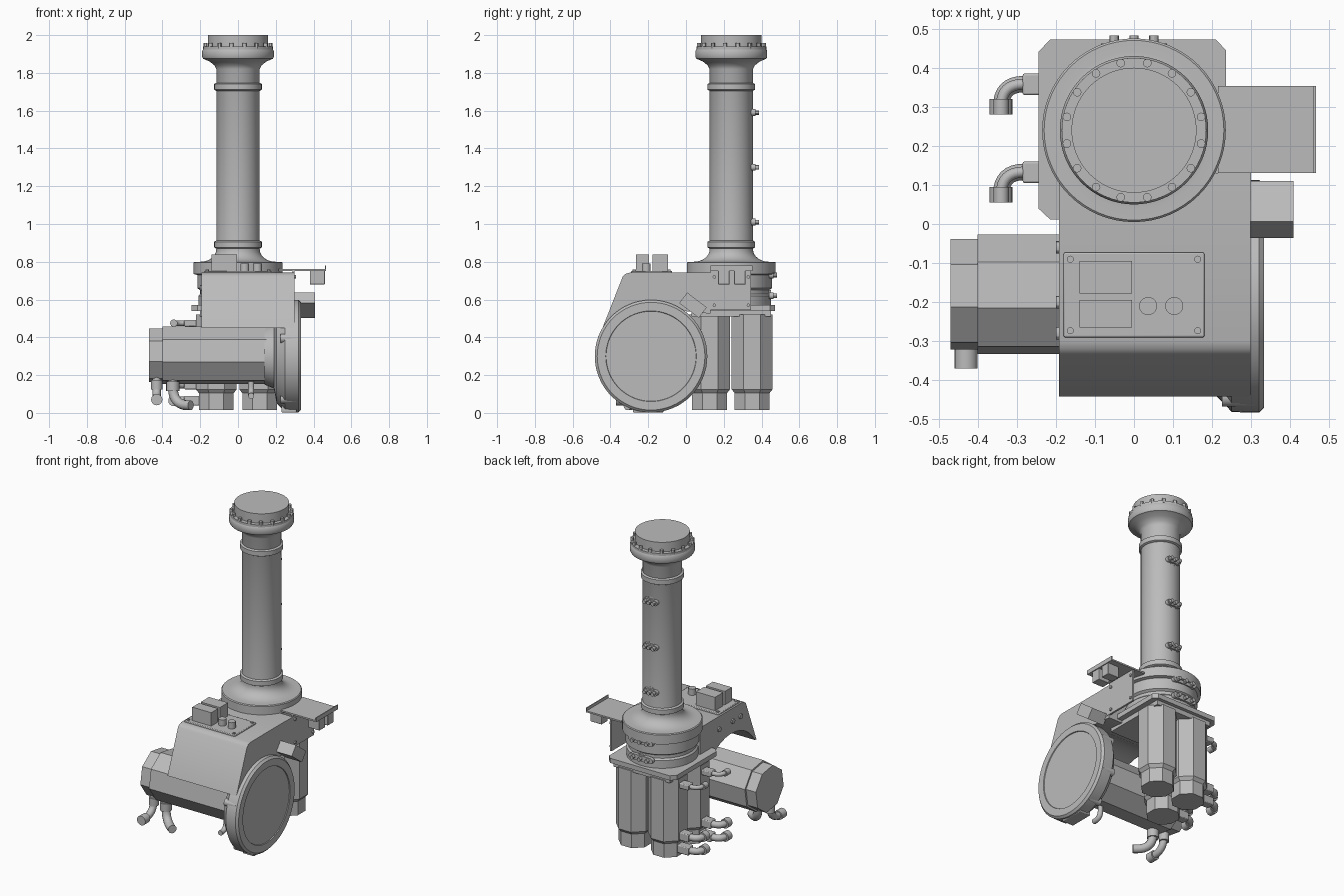
import bpy, bmesh, math
from math import sin, cos, pi, radians
from mathutils import Vector, Matrix

cube = bpy.data.objects.get("Cube")
if cube:
    bpy.data.objects.remove(cube)

grey = bpy.data.materials.new("machine grey")
grey.use_nodes = True
grey.diffuse_color = (0.5, 0.5, 0.5, 1)
grey.node_tree.nodes["Principled BSDF"].inputs["Base Color"].default_value = (0.5, 0.5, 0.5, 1)

ALONG_X = Matrix.Rotation(pi / 2, 4, 'Y')
ALONG_Y = Matrix.Rotation(-pi / 2, 4, 'X')
UPRIGHT = Matrix.Identity(4)


def finish(name, bm, bevel=0.0):
    bmesh.ops.recalc_face_normals(bm, faces=bm.faces)
    mesh = bpy.data.meshes.new(name)
    bm.to_mesh(mesh)
    bm.free()
    mesh.shade_smooth()
    mesh.set_sharp_from_angle(angle=radians(30))
    mesh.materials.append(grey)
    obj = bpy.data.objects.new(name, mesh)
    bpy.context.collection.objects.link(obj)
    if bevel:
        mod = obj.modifiers.new("Bevel", 'BEVEL')
        mod.width, mod.segments = bevel, 2
    return obj


def box(name, lo, hi, bevel=0.0, tilt=0.0):
    lo, hi = Vector(lo), Vector(hi)
    bm = bmesh.new()
    bmesh.ops.create_cube(bm, size=1, matrix=Matrix.Translation((lo + hi) / 2)
                          @ Matrix.Rotation(tilt, 4, 'X') @ Matrix.Diagonal((*(hi - lo), 1)))
    return finish(name, bm, bevel)


def lathe(name, profile, origin, axis=UPRIGHT, sides=64, turn=0.0):
    """Stack rings of (radius, height) and cap both ends."""
    bm = bmesh.new()
    place = Matrix.Translation(origin) @ axis
    rings = [[bm.verts.new(place @ Vector((r * cos(turn + 2 * pi * i / sides),
                                           r * sin(turn + 2 * pi * i / sides), h)))
              for i in range(sides)] for r, h in profile]
    for a, b in zip(rings, rings[1:]):
        for i in range(sides):
            j = (i + 1) % sides
            bm.faces.new((a[i], a[j], b[j], b[i]))
    bm.faces.new(rings[0])
    bm.faces.new(rings[-1])
    return finish(name, bm)


def rod(name, origin, radius, length, axis=UPRIGHT, sides=20):
    return lathe(name, [(radius, 0), (radius, length)], origin, axis, sides)


def prism(name, outline, offset, bevel=0.0):
    """Extrude a flat outline of 3D points along an offset."""
    bm = bmesh.new()
    face = bm.faces.new([bm.verts.new(p) for p in outline])
    new = bmesh.ops.extrude_face_region(bm, geom=[face])["geom"]
    bmesh.ops.translate(bm, vec=offset, verts=[v for v in new if isinstance(v, bmesh.types.BMVert)])
    return finish(name, bm, bevel)


def elbow(name, start, corner, end, radius):
    """Round pipe that bends once, near the corner."""
    a, c, e = Vector(start), Vector(corner), Vector(end)
    bend = min((a - c).length, (e - c).length) * 0.85
    p, q = c + (a - c).normalized() * bend, c + (e - c).normalized() * bend
    arc = [p * (1 - t) ** 2 + c * 2 * t * (1 - t) + q * t * t for t in [i / 8 for i in range(9)]]
    curve = bpy.data.curves.new(name, 'CURVE')
    curve.dimensions = '3D'
    curve.bevel_depth, curve.bevel_resolution, curve.use_fill_caps = radius, 4, True
    points = [a] + arc + [e]
    spline = curve.splines.new('POLY')
    spline.points.add(len(points) - 1)
    for point, co in zip(spline.points, points):
        point.co = (*co, 1)
    spline.use_smooth = True
    curve.materials.append(grey)
    obj = bpy.data.objects.new(name, curve)
    bpy.context.collection.objects.link(obj)


# Tall column with collars, flared foot and flared head
CY = 0.24
foot = [(0.2 - 0.085 * sin(t), 0.865 - 0.065 * cos(t)) for t in [i * pi / 16 for i in range(9)]]
lathe("column", [(0.21, 0.55), (0.21, 0.62), (0.2, 0.63), (0.2, 0.65), (0.215, 0.66), (0.215, 0.73),
                 (0.235, 0.735), (0.235, 0.795), (0.23, 0.8)] + foot +
      [(0.115, 1.82), (0.125, 1.84), (0.15, 1.86), (0.185, 1.875), (0.19, 1.885), (0.19, 1.915),
       (0.185, 1.925), (0.16, 1.925), (0.16, 2.0)], (0, CY, 0))
for z in (0.87, 1.705):
    lathe("column_collar", [(0.115, z), (0.126, z + 0.006), (0.126, z + 0.036), (0.115, z + 0.042)],
          (0, CY, 0))
lathe("head_ring", [(0.185, 1.92), (0.185, 1.94), (0.16, 1.94)], (0, CY, 0))
for i in range(16):
    a = (i + 0.5) * pi / 8
    rod("head_bolt", (0.175 * cos(a), CY + 0.175 * sin(a), 1.93), 0.011, 0.028, sides=12)

# Pill-shaped clips with bolts on the back of the column
for z, y, half in [(1.01, 0.345, 0.05), (1.3, 0.345, 0.05), (1.59, 0.345, 0.05),
                   (0.73, 0.44, 0.085), (0.62, 0.44, 0.085)]:
    pill = [(s * (half - 0.018 + 0.018 * cos(t)), y, z + s * 0.018 * sin(t))
            for s in (1, -1) for t in [-pi / 2 + i * pi / 8 for i in range(9)]]
    prism("column_clip", pill, (0, 0.022, 0))
    for x in (-half * 0.6, 0, half * 0.6):
        rod("clip_bolt", (x, y + 0.02, z), 0.012, 0.022, ALONG_Y, 12)
    rod("clip_stem", (0, y - 0.05, z), 0.03, 0.06, ALONG_Y)

# Base plate with chamfered corners
plate = [(-0.245, 0.04), (-0.215, 0.012), (0.235, 0.012), (0.235, 0.445),
         (0.21, 0.472), (-0.215, 0.472), (-0.245, 0.44)]
prism("base_plate", [(x, y, 0.54) for x, y in plate], (0, 0, 0.03))
box("base_block", (-0.2, 0.03, 0.51), (0.2, 0.45, 0.55))

# Upright eight-sided motors, with hose fittings on the outer two
for x, y in [(-0.115, 0.35), (0.115, 0.35), (-0.115, 0.125)]:
    lathe("upright_motor", [(0.1, 0.015), (0.1, 0.105), (0.117, 0.125), (0.117, 0.52)],
          (x, y, 0), sides=8, turn=pi / 8)
    if x < 0:
        for z, r in [(0.065, 0.021), (0.15, 0.021), (0.475, 0.014)]:
            box("fitting_block", (-0.285, y - 0.02, z - r * 1.2), (-0.2, y + 0.035, z + r * 1.2), 0.005)
            elbow("fitting_elbow", (-0.27, y + 0.008, z), (-0.34, y + 0.008, z), (-0.34, y - 0.06, z), r)
            rod("fitting_nut", (-0.34, y - 0.07, z), r * 1.4, 0.04, ALONG_Y, 16)

# Sloped gear cover, hollowed underneath to clear the drum
DY, DZ = -0.185, 0.3
arch = [(DY - 0.285 * cos(t), DZ + 0.285 * sin(t))
        for t in [radians(32 + i * 10) for i in range(10)]]
cover = [(0.13, 0.525), (0.13, 0.742), (-0.3, 0.742), (-0.32, 0.736), (-0.335, 0.722), (-0.442, 0.45)]
prism("gear_cover", [(-0.192, y, z) for y, z in cover + arch], (0.49, 0, 0))
for y in (-0.06, -0.2, -0.28):
    rod("cover_screw", (-0.2, y, 0.66), 0.016, 0.02, ALONG_X, 12)

# Drum gearbox with a recessed round face
lathe("drum", [(0.15, 0.14), (0.17, 0.19), (0.25, 0.205), (0.285, 0.24), (0.296, 0.25), (0.298, 0.3),
               (0.298, 0.32), (0.285, 0.333), (0.24, 0.333), (0.238, 0.328)], (0, DY, DZ), ALONG_X)
for a in (-125, -60, -20, 160, 25):
    t = radians(a)
    rod("drum_lug", (0.225, DY + 0.275 * cos(t), DZ + 0.275 * sin(t)), 0.024, 0.085, ALONG_X, 16)
box("drum_foot", (0.23, -0.28, 0.002), (0.31, -0.12, 0.05), 0.005)

# Horizontal eight-sided motor
lathe("side_motor", [(0.145, -0.47), (0.145, -0.4), (0.157, -0.4), (0.157, 0.15), (0.13, 0.15), (0.13, 0.2)],
      (0, -0.18, 0.305), ALONG_X, 8, radians(13))
elbow("motor_drain", (-0.43, -0.24, 0.2), (-0.43, -0.24, 0.07), (-0.43, -0.35, 0.07), 0.022)
rod("drain_nut", (-0.43, -0.37, 0.07), 0.03, 0.05, ALONG_Y, 16)
rod("drain_collar", (-0.43, -0.24, 0.125), 0.03, 0.05, sides=16)
elbow("motor_hose", (-0.345, -0.24, 0.2), (-0.345, -0.24, 0.04), (-0.25, -0.31, 0.04), 0.026)
rod("hose_collar", (-0.345, -0.24, 0.115), 0.035, 0.05, sides=16)
elbow("motor_vent", (0.07, -0.22, 0.18), (0.07, -0.22, 0.09), (0.07, -0.28, 0.09), 0.016)

# Control panel with two boxes and two knobs
box("control_panel", (-0.18, -0.29, 0.735), (0.18, -0.073, 0.752), 0.004)
for y0, y1 in [(-0.265, -0.195), (-0.178, -0.095)]:
    box("control_box", (-0.14, y0, 0.75), (-0.005, y1, 0.838))
for x in (0.036, 0.103):
    rod("control_knob", (x, -0.21, 0.75), 0.023, 0.042)
for x in (-0.163, 0.163):
    for y in (-0.273, -0.09):
        rod("panel_screw", (x, y, 0.75), 0.009, 0.008, sides=12)

# Tilted box above the drum
box("tilted_box", (0.29, -0.028, 0.535), (0.408, 0.102, 0.605), 0.0, radians(-37))

# Side bracket, shelf and the sockets below it
bracket = [(0.06, 0.545), (0.345, 0.545), (0.345, 0.742), (0.06, 0.742)]
prism("side_bracket", [(0.288, y, z) for y, z in bracket], (0.012, 0, 0))
for y in (0.15, 0.33):
    for z in (0.57, 0.72):
        rod("bracket_screw", (0.298, y, z), 0.009, 0.01, ALONG_X, 12)
box("shelf", (0.215, 0.13, 0.752), (0.466, 0.353, 0.762))
box("shelf_lip", (0.46, 0.13, 0.752), (0.466, 0.353, 0.78))
box("shelf_tab", (0.288, 0.13, 0.735), (0.3, 0.345, 0.757))
for y in (0.17, 0.255):
    box("shelf_socket", (0.38, y, 0.68), (0.46, y + 0.06, 0.755), 0.003)
